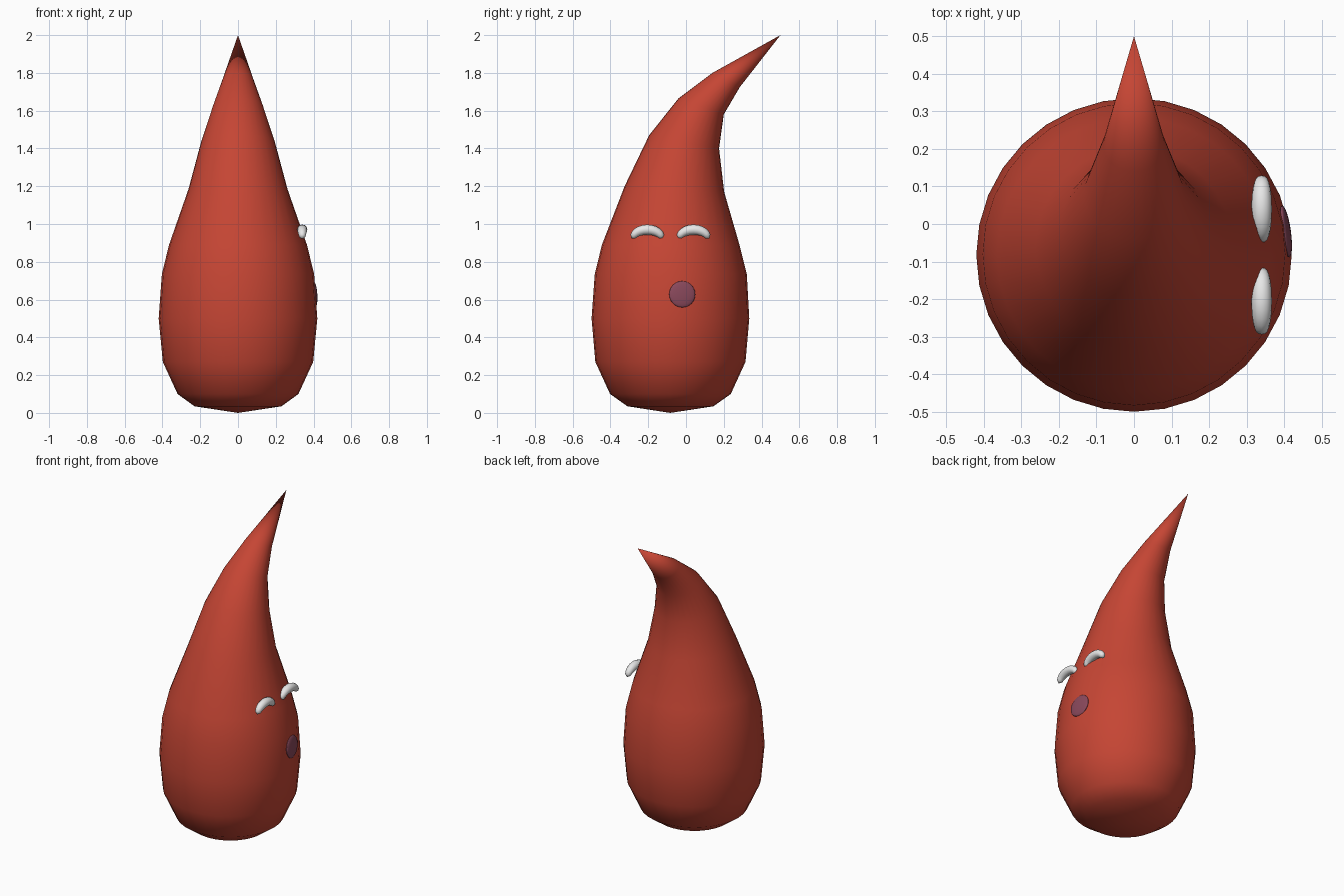
import bpy, bmesh, math
from mathutils import Vector, Matrix

if "Cube" in bpy.data.objects:
    bpy.data.objects.remove(bpy.data.objects["Cube"])


def material(name, rgb):
    m = bpy.data.materials.new(name)
    m.diffuse_color = (*rgb, 1)
    m.use_nodes = True
    m.node_tree.nodes["Principled BSDF"].inputs["Base Color"].default_value = m.diffuse_color
    return m


red = material("warm red", (0.56, 0.06, 0.034))
white = material("white", (0.85, 0.85, 0.85))
plum = material("plum", (0.25, 0.065, 0.105))


def finish(bm, name, mat):
    bmesh.ops.recalc_face_normals(bm, faces=bm.faces)
    me = bpy.data.meshes.new(name)
    bm.to_mesh(me)
    bm.free()
    me.materials.append(mat)
    for p in me.polygons:
        p.use_smooth = True
    ob = bpy.data.objects.new(name, me)
    bpy.context.collection.objects.link(ob)
    return ob


def loft(name, start, rings, end, mat):
    """Skin a closed tube through rings, with a point at each end."""
    bm = bmesh.new()
    a, b = bm.verts.new(start), bm.verts.new(end)
    loops = [[bm.verts.new(p) for p in r] for r in rings]
    n = len(loops[0])
    for i in range(n):
        j = (i + 1) % n
        bm.faces.new((a, loops[0][j], loops[0][i]))
        bm.faces.new((b, loops[-1][i], loops[-1][j]))
        for lo, hi in zip(loops, loops[1:]):
            bm.faces.new((lo[i], lo[j], hi[j], hi[i]))
    return finish(bm, name, mat)


def ring(center, u, v, n):
    return [center + u * math.cos(2 * math.pi * i / n) + v * math.sin(2 * math.pi * i / n)
            for i in range(n)]


# Body: tilted rings given as front (y, z), back (y, z), half width
profile = [
    (-0.31, 0.035, 0.145, 0.035, 0.23),
    (-0.402, 0.10, 0.237, 0.10, 0.32),
    (-0.48, 0.27, 0.315, 0.27, 0.398),
    (-0.50, 0.50, 0.335, 0.50, 0.42),
    (-0.483, 0.735, 0.322, 0.735, 0.403),
    (-0.445, 0.89, 0.283, 0.89, 0.365),
    (-0.325, 1.20, 0.202, 1.17, 0.262),
    (-0.195, 1.47, 0.175, 1.40, 0.195),
    (-0.04, 1.665, 0.20, 1.58, 0.133),
    (0.14, 1.80, 0.285, 1.725, 0.082),
]
rings = []
for y0, z0, y1, z1, w in profile:
    f, b = Vector((0, y0, z0)), Vector((0, y1, z1))
    rings.append(ring((f + b) / 2, Vector((w, 0, 0)), (b - f) / 2, 32))
loft("body", (0, -0.083, 0), rings, (0, 0.5, 2.0), red)


# Eyes: small arched tubes, thinner toward the ends
def eye(name, yc):
    pts = []
    for i in range(11):
        t = -1 + 0.2 * i
        c = Vector((0.34, yc + 0.076 * math.sin(t * 1.25) / math.sin(1.25),
                    0.934 + 0.036 * (math.cos(t * 1.25) - 0.315) / 0.685))
        slope = math.radians(-50) * t
        nrm = Vector((0, -math.sin(slope), math.cos(slope)))
        r = 0.017 + 0.010 * (1 - t * t)
        pts.append(ring(c, Vector((r, 0, 0)), nrm * r, 12))
    loft(name, (0.34, yc - 0.084, 0.923), pts, (0.34, yc + 0.084, 0.923), white)


eye("front_eye", -0.205)
eye("back_eye", 0.04)

# Mouth: thin rounded disc lying on the side of the body
bm = bmesh.new()
bmesh.ops.create_uvsphere(bm, u_segments=24, v_segments=12, radius=1)
bmesh.ops.transform(
    bm, verts=bm.verts,
    matrix=Matrix.Translation((0.404, -0.02, 0.628))
    @ Matrix.Rotation(math.radians(8), 4, 'Z')
    @ Matrix.Rotation(math.radians(-4), 4, 'Y')
    @ Matrix.Diagonal((0.013, 0.07, 0.07, 1)))
finish(bm, "mouth", plum)
